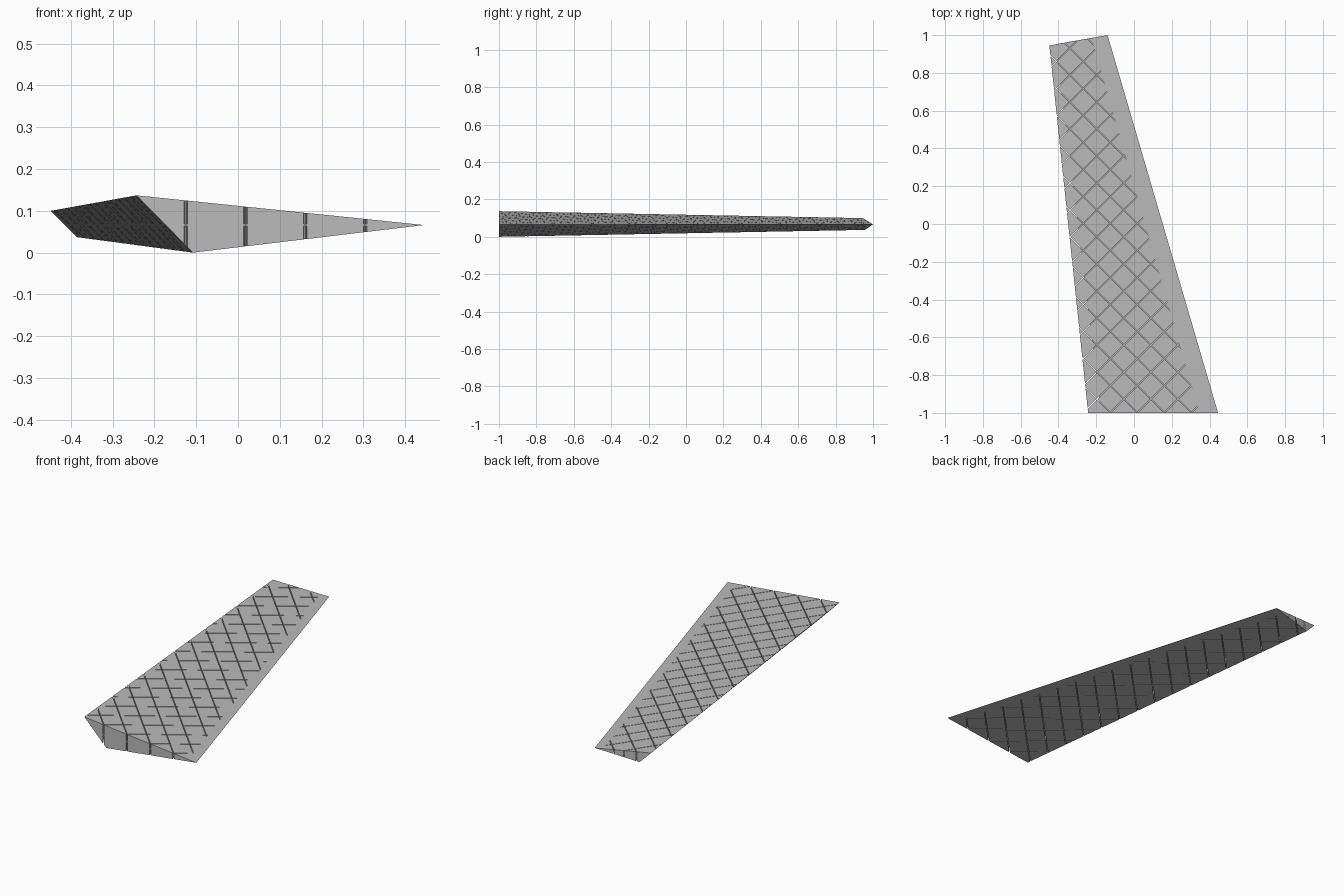
import bpy
import bmesh
import math
from mathutils import Matrix, Vector

cube = bpy.data.objects.get("Cube")
if cube:
    bpy.data.objects.remove(cube, do_unlink=True)

SPACING, SLIT, MID, WEB = 0.143, 0.004, 0.066, 0.004
CUT_HEIGHT = 0.3

grey = bpy.data.materials.new("light_grey")
grey.use_nodes = True
colour = (0.5, 0.5, 0.5, 1)
grey.diffuse_color = colour
grey.node_tree.nodes["Principled BSDF"].inputs["Base Color"].default_value = colour


def make_object(name, bm):
    bmesh.ops.recalc_face_normals(bm, faces=bm.faces[:])
    mesh = bpy.data.meshes.new(name)
    bm.to_mesh(mesh)
    bm.free()
    mesh.materials.append(grey)
    obj = bpy.data.objects.new(name, mesh)
    bpy.context.collection.objects.link(obj)
    return obj


# Tapered three-sided panel: root and tip triangles joined by flat sides
bm = bmesh.new()
root = [bm.verts.new(p) for p in
        ((-0.243, -1, 0.137), (-0.108, -1, 0.0), (0.445, -1, 0.066))]
tip = [bm.verts.new(p) for p in
       ((-0.448, 0.945, 0.1), (-0.385, 0.957, 0.037), (-0.14, 1.0, 0.067))]
bm.faces.new(root)
bm.faces.new(tip)
for i in range(3):
    j = (i + 1) % 3
    bm.faces.new((root[i], root[j], tip[j], tip[i]))
panel = make_object("tapered_panel", bm)


# Parallel narrow slits, ending just short of the thin edge
def slit_cutter(side, slope):
    bm = bmesh.new()
    length = 1.5
    along = Vector((-1, -slope, 0)).normalized()
    z = MID + side * (WEB + CUT_HEIGHT) / 2
    for k in range(-20, 20):
        x0 = -0.125 + k * SPACING
        dy = (0.395 - x0) / (slope + 0.2925)
        if not -0.8 < dy < 2.6:
            continue
        end = Vector((x0 + slope * dy, dy - 0.9985, z))
        matrix = (Matrix.Translation(end + along * length / 2)
                  @ Matrix.Rotation(math.atan2(along.y, along.x), 4, 'Z')
                  @ Matrix.Diagonal((length, SLIT, CUT_HEIGHT, 1)))
        bmesh.ops.create_cube(bm, size=1, matrix=matrix)
    cutter = make_object("slit_cutter", bm)
    cutter.hide_render = True
    return cutter


# Crossed slits from above and below leave a thin web in the middle
bpy.context.view_layer.objects.active = panel
for side in (1, -1):
    for slope in (1, -1):
        cutter = slit_cutter(side, slope)
        mod = panel.modifiers.new("slits", 'BOOLEAN')
        mod.operation = 'DIFFERENCE'
        mod.solver = 'EXACT'
        mod.object = cutter
        bpy.ops.object.modifier_apply(modifier=mod.name)
        bpy.data.objects.remove(cutter, do_unlink=True)
